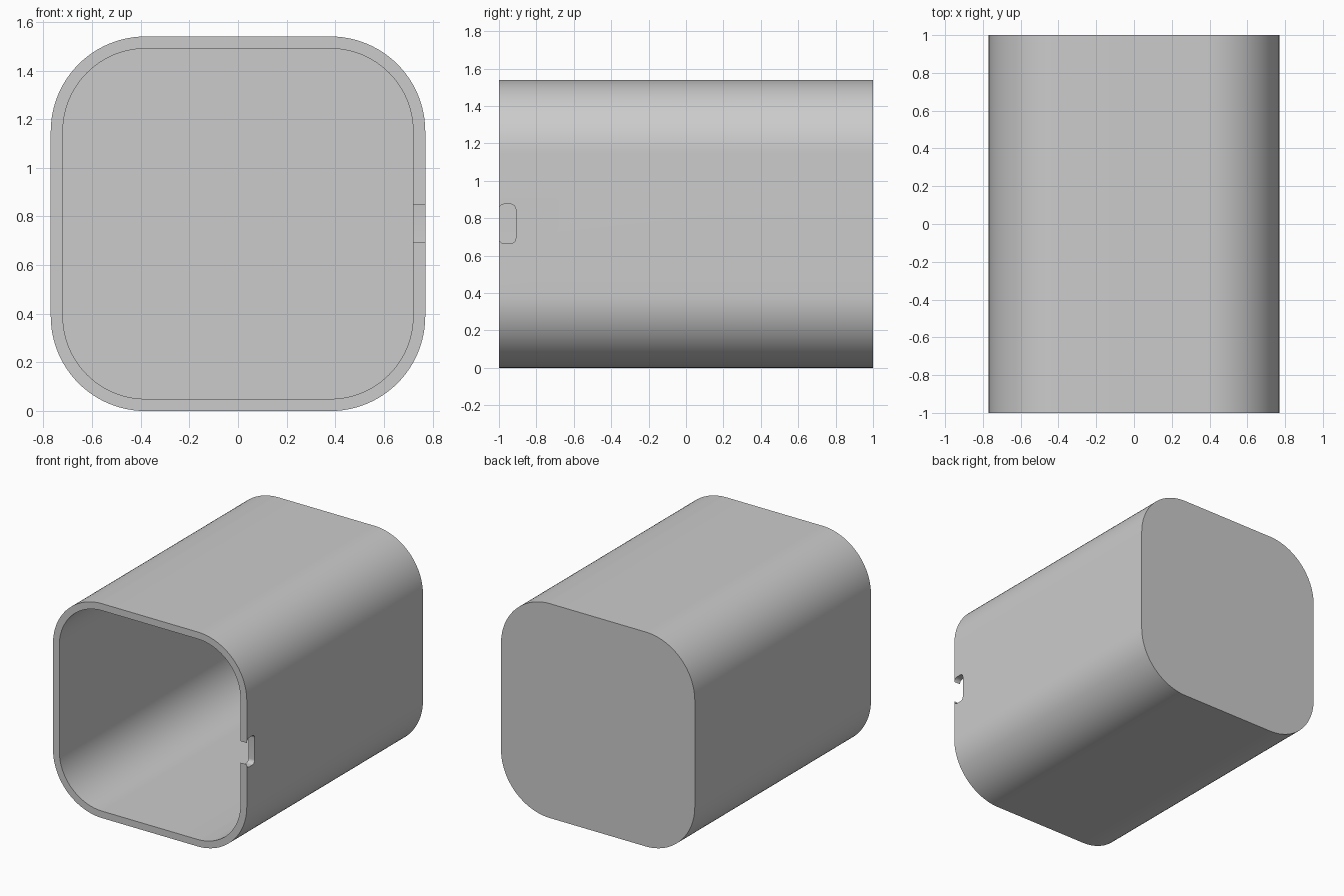
import bpy, bmesh, math

cube = bpy.data.objects.get("Cube")
if cube:
    bpy.data.objects.remove(cube, do_unlink=True)

SIZE, WALL, RADIUS = 1.54, 0.05, 0.39
MID = SIZE / 2

grey = bpy.data.materials.new("light_grey")
grey.use_nodes = True
grey.diffuse_color = (0.6, 0.6, 0.6, 1)
grey.node_tree.nodes["Principled BSDF"].inputs["Base Color"].default_value = grey.diffuse_color


def rounded_rect(half_w, half_h, radius, steps):
    """Counter-clockwise outline starting at the middle of the right side."""
    points = []
    for quarter, (sx, sy) in enumerate([(1, 1), (-1, 1), (-1, -1), (1, -1)]):
        for i in range(steps + 1):
            a = math.pi / 2 * (quarter + i / steps)
            points.append((sx * (half_w - radius) + radius * math.cos(a),
                           sy * (half_h - radius) + radius * math.sin(a)))
    return points


def make_object(name, bm):
    bmesh.ops.recalc_face_normals(bm, faces=bm.faces)
    mesh = bpy.data.meshes.new(name)
    bm.to_mesh(mesh)
    bm.free()
    mesh.materials.append(grey)
    obj = bpy.data.objects.new(name, mesh)
    bpy.context.collection.objects.link(obj)
    return obj


def skin(bm, rings):
    """Join successive vertex rings with quads."""
    for a, b in zip(rings, rings[1:]):
        for i in range(len(a)):
            j = (i + 1) % len(a)
            bm.faces.new((a[i], a[j], b[j], b[i]))
    bm.faces.new(rings[0])
    bm.faces.new(rings[-1])


# Hollow sleeve: closed back, outer wall, front rim, inner wall, inner back
bm = bmesh.new()
rings = []
for inset, y in [(0, 1), (0, -1), (WALL, -1), (WALL, 1 - WALL)]:
    outline = rounded_rect(MID - inset, MID - inset, RADIUS - inset, 24)
    rings.append([bm.verts.new((x, y, z + MID)) for x, z in outline])
skin(bm, rings)
sleeve = make_object("sleeve", bm)

# Notch cutter: rounded slot whose narrowed mouth opens through the front rim
LENGTH, HALF, FILLET = 0.09, 0.105, 0.028
profile = [(y - 1 + LENGTH / 2, z)
           for y, z in rounded_rect(LENGTH / 2, HALF, FILLET, 8)]
mouth = HALF - FILLET
half = len(profile) // 2
profile[half:half] = [(-1.1, mouth), (-1.1, -mouth)]
bm = bmesh.new()
skin(bm, [[bm.verts.new((x, y, z + MID)) for y, z in profile]
          for x in (MID - 0.2, MID + 0.1)])
cutter = make_object("notch_cutter", bm)
cutter.hide_render = True
cutter.hide_viewport = False

cut = sleeve.modifiers.new("notch", "BOOLEAN")
cut.operation = "DIFFERENCE"
cut.solver = "EXACT"
cut.object = cutter

# Apply the cut, drop the helper, and smooth the rounded walls
bpy.ops.object.select_all(action="DESELECT")
sleeve.select_set(True)
bpy.context.view_layer.objects.active = sleeve
bpy.ops.object.modifier_apply(modifier=cut.name)
bpy.data.objects.remove(cutter, do_unlink=True)
bpy.ops.object.shade_smooth_by_angle(angle=math.radians(30))
